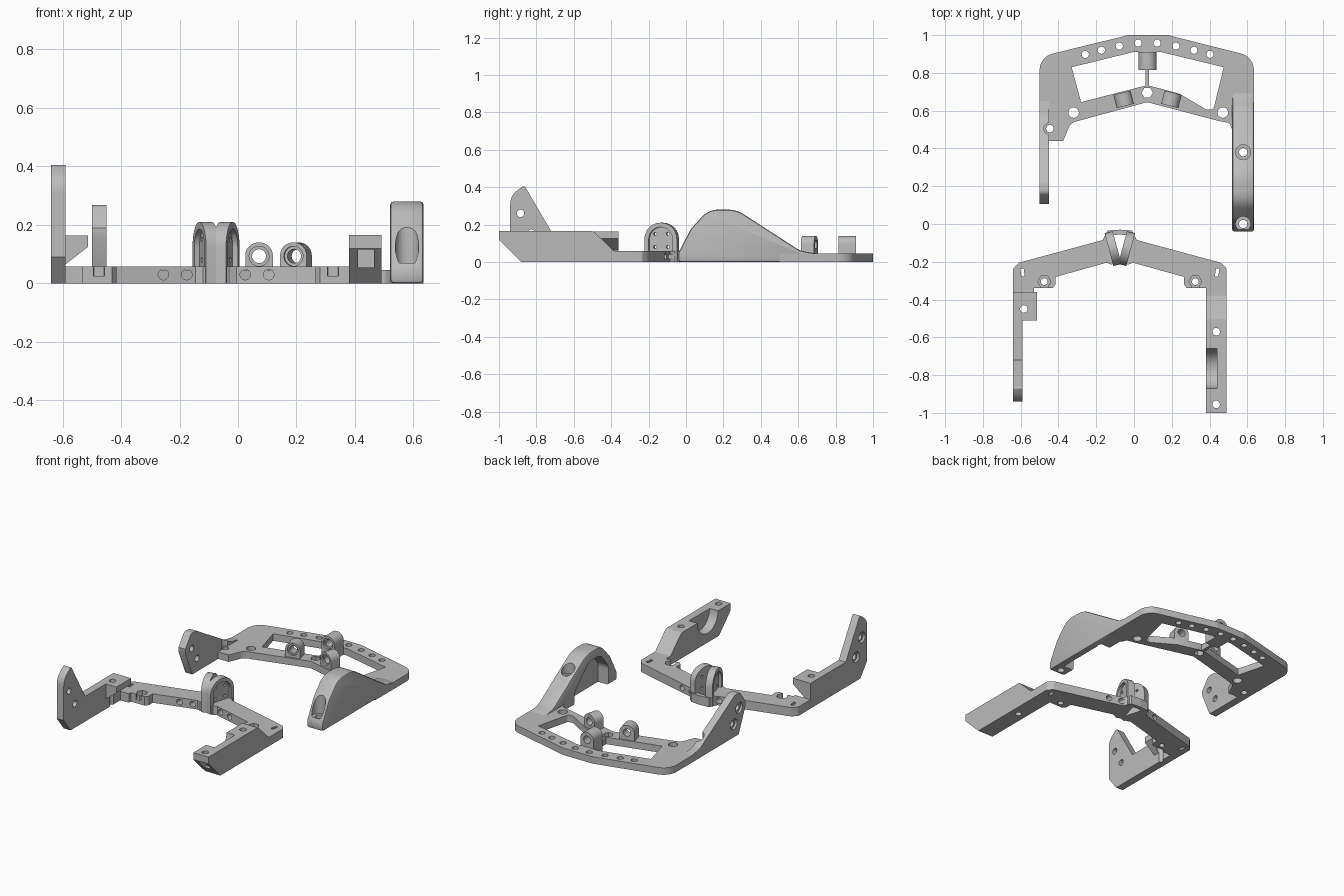
import bpy, bmesh, math
from mathutils import Vector, Matrix

if "Cube" in bpy.data.objects:
    bpy.data.objects.remove(bpy.data.objects["Cube"])

gray = bpy.data.materials.new("plain_gray")
gray.diffuse_color = (0.5, 0.5, 0.5, 1)
gray.use_nodes = True
gray.node_tree.nodes["Principled BSDF"].inputs["Base Color"].default_value = gray.diffuse_color


def fillet(pts, seg=6):
    """Round every point that carries a third value (radius)."""
    out = []
    for i, p in enumerate(pts):
        b = Vector(p[:2])
        if len(p) < 3:
            out.append(b)
            continue
        a = Vector(pts[i - 1][:2]) - b
        c = Vector(pts[(i + 1) % len(pts)][:2]) - b
        t = min(p[2] / math.tan(a.angle(c) / 2), a.length * 0.49, c.length * 0.49)
        s, e = b + a.normalized() * t, b + c.normalized() * t
        r = t * math.tan(a.angle(c) / 2)
        mid = b + (a.normalized() + c.normalized()).normalized() * math.hypot(r, t)
        u, v = s - mid, e - mid
        ang = math.atan2(u.x * v.y - u.y * v.x, u.dot(v))
        out += [mid + Matrix.Rotation(ang * k / seg, 2) @ u for k in range(seg + 1)]
    return out


def prism(name, pts, lo, hi, axis="z", mat=None):
    """Extrude a 2D outline: axis z uses (x, y), x uses (y, z), y uses (x, z)."""
    put = {"z": lambda p, h: (p[0], p[1], h), "x": lambda p, h: (h, p[0], p[1]),
           "y": lambda p, h: (p[0], h, p[1])}[axis]
    pts = fillet(pts)
    bm = bmesh.new()
    f = bm.faces.new([bm.verts.new(put(p, lo)) for p in pts])
    ext = bmesh.ops.extrude_face_region(bm, geom=[f])
    d = Vector(put((0, 0), hi - lo))
    bmesh.ops.translate(bm, verts=[v for v in ext["geom"] if isinstance(v, bmesh.types.BMVert)], vec=d)
    bmesh.ops.recalc_face_normals(bm, faces=bm.faces)
    if mat:
        bm.transform(mat)
    me = bpy.data.meshes.new(name)
    bm.to_mesh(me)
    bm.free()
    me.materials.append(gray)
    ob = bpy.data.objects.new(name, me)
    bpy.context.collection.objects.link(ob)
    return ob


def disc(x, y, r, n=24):
    return [(x + r * math.cos(2 * math.pi * k / n), y + r * math.sin(2 * math.pi * k / n)) for k in range(n)]


def cut(ob, pts, lo, hi, axis="z", mat=None):
    c = prism("cutter", pts, lo, hi, axis, mat)
    m = ob.modifiers.new("cut", "BOOLEAN")
    m.operation, m.solver, m.object = "DIFFERENCE", "EXACT", c
    bpy.context.view_layer.objects.active = ob
    bpy.ops.object.modifier_apply(modifier=m.name)
    bpy.data.objects.remove(c)


def hole(ob, x, y, r, lo=-0.1, hi=0.5, axis="z", n=24):
    cut(ob, disc(x, y, r, n), lo, hi, axis)


def rect(x0, x1, y0, y1):
    return [(x0, y0), (x1, y0), (x1, y1), (x0, y1)]


# ---------- rear bracket ----------
plate = prism("rear_plate", [
    (-0.50, 0.55), (-0.50, 0.885, 0.09), (-0.03, 1.0, 0.05), (0.18, 1.0, 0.05),
    (0.635, 0.885, 0.09), (0.635, 0.5), (0.52, 0.5), (0.505, 0.535, 0.02), (0.45, 0.545), (0.07, 0.645, 0.03),
    (-0.335, 0.535, 0.05), (-0.375, 0.44), (-0.46, 0.44), (-0.46, 0.55)], 0, 0.045)
cut(plate, [(-0.33, 0.83), (-0.005, 0.91), (0.145, 0.91), (0.475, 0.83), (0.42, 0.605, 0.03),
            (0.385, 0.605), (0.24, 0.69), (0.07, 0.735), (-0.28, 0.645)], -0.1, 0.2)
for dx, y in ((0.05, 0.958), (0.15, 0.942), (0.245, 0.92), (0.33, 0.898)):
    for s in (-1, 1):
        hole(plate, 0.072 + s * dx, y, 0.019)
for x in (-0.32, 0.47):
    hole(plate, x, 0.59, 0.028)
hole(plate, 0.07, 0.695, 0.03, n=6)
prism("rear_rib", rect(0.06, 0.08, 0.72, 0.84), 0, 0.04)

# upright lugs with cross holes
def lug(name, x, y, w, d, turn):
    m = Matrix.Translation((x, y, 0)) @ Matrix.Rotation(math.radians(turn), 4, "Z")
    ob = prism(name, [(-w, 0), (w, 0), (w, 0.14, w * 0.95), (-w, 0.14, w * 0.95)], -d, d, "y", m)
    cut(ob, disc(0, 0.093, 0.024), -0.2, 0.2, "y", m)
    cut(ob, disc(0, 0.093, 0.034), -0.2, -d + 0.012, "y", m)

lug("rear_lug", 0.072, 0.863, 0.047, 0.047, 0)
lug("left_lug", -0.055, 0.66, 0.047, 0.036, 14)
lug("right_lug", 0.198, 0.66, 0.047, 0.036, -14)

# right hump arm, hollow on its inner side
hump = prism("hump_arm", [
    (-0.04, 0), (-0.04, 0.05), (0.025, 0.175, 0.1), (0.12, 0.28, 0.12), (0.27, 0.28, 0.16),
    (0.61, 0.06, 0.1), (0.70, 0.045), (0.70, 0)], 0.52, 0.635, "x")
mod = hump.modifiers.new("round", "BEVEL")
mod.width, mod.segments, mod.angle_limit = 0.012, 2, math.radians(60)
bpy.context.view_layer.objects.active = hump
bpy.ops.object.modifier_apply(modifier=mod.name)
cut(hump, [(0.05, -0.1), (0.05, 0.12, 0.06), (0.13, 0.225, 0.08), (0.25, 0.225, 0.1), (0.40, 0.08, 0.08),
           (0.40, -0.1)], 0.4, 0.595, "x")
for y, z in ((0.0, 0.07), (0.38, 0.165)):
    hole(hump, 0.578, y, 0.04, z, 0.6)
    hole(hump, 0.578, y, 0.022)

# left upright arm
arm = prism("rear_left_arm", [(0.175, 0), (0.105, 0.16), (0.105, 0.19), (0.165, 0.27, 0.03), (0.22, 0.265, 0.03),
                              (0.57, 0.06, 0.1), (0.65, 0.045), (0.65, 0)], -0.50, -0.45, "x")
hole(arm, -0.445, 0.505, 0.032, 0.045)
hole(plate, -0.445, 0.505, 0.02)
hole(arm, -0.445, 0.505, 0.02)
for y, z in ((0.17, 0.17), (0.225, 0.085)):
    hole(arm, y, z, 0.02, -0.6, -0.4, "x")
    hole(arm, y, z, 0.034, -0.6, -0.485, "x")

# ---------- front bracket, mirrored about its own centre line ----------
CX = -0.075
half = [(0, -0.03), (-0.065, -0.035), (-0.09, -0.085), (-0.535, -0.205, 0.02), (-0.565, -0.235, 0.02),
        (-0.565, -0.36), (-0.455, -0.36), (-0.455, -0.34), (-0.355, -0.34), (-0.34, -0.32), (-0.34, -0.28),
        (-0.07, -0.205), (-0.045, -0.215), (-0.012, -0.205), (-0.036, -0.06), (0, -0.055)]
arch = [(-0.09, 0), (0.09, 0), (0.09, 0.21, 0.088), (-0.09, 0.21, 0.088)]
inner = [(-0.066, 0.035), (0.066, 0.035), (0.066, 0.186, 0.064), (-0.066, 0.186, 0.064)]
for side, s in (("left", 1), ("right", -1)):
    bar = prism(side + "_front_bar", [(CX + s * p[0], *p[1:]) for p in half], 0, 0.058)
    hx = CX - s * 0.4
    hole(bar, hx, -0.305, 0.034, 0.025, 0.2, n=6)
    hole(bar, hx, -0.305, 0.018)
    cut(bar, rect(hx - 0.019, hx + 0.019, -0.37, -0.305), 0.025, 0.2)
    for dx in (0.1, 0.18):
        hole(bar, CX - s * dx, 0.03, 0.018, -0.5, 0.2, "y")
    sx = CX - s * 0.515
    cut(bar, [(sx - s * 0.012, -0.235), (sx + s * 0.006, -0.235), (sx + s * 0.012, -0.278),
              (sx - s * 0.006, -0.278)], -0.1, 0.2)
    # arched clamp cheek, recessed on the outer face
    m = Matrix.Translation((CX - s * 0.036, -0.13, 0)) @ Matrix.Rotation(s * math.radians(15), 4, "Z")
    cheek = prism(side + "_clamp_cheek", arch, -0.022, 0.022, "x", m)
    cut(cheek, inner, *((-0.1, -0.004) if s > 0 else (0.004, 0.1)), "x", m)
    for u in (-0.035, 0.035):
        for z in (0.08, 0.15):
            cut(cheek, disc(u, z, 0.009, 12), -0.1, 0.1, "x", m)

# front left arm with upright fin and side tab
fin = prism("front_left_arm", [
    (-0.34, 0), (-0.34, 0.058), (-0.36, 0.058), (-0.36, 0.163), (-0.72, 0.163), (-0.865, 0.41, 0.012),
    (-0.94, 0.355, 0.09), (-0.94, 0.09), (-0.87, 0)], -0.64, -0.59, "x")
for y, z in ((-0.885, 0.26), (-0.825, 0.155)):
    hole(fin, y, z, 0.02, -0.7, -0.5, "x")
    hole(fin, y, z, 0.034, -0.7, -0.625, "x")
tab = prism("side_tab", [(-0.59, 0.065), (-0.513, 0.125), (-0.513, 0.163), (-0.59, 0.163)], -0.51, -0.36, "y")
for ob in (fin, tab):
    hole(ob, -0.583, -0.45, 0.02)

# front right arm with scooped side
beam = prism("front_right_arm", [
    (-0.34, 0), (-0.34, 0.058), (-0.385, 0.058, 0.02), (-0.495, 0.165, 0.03), (-1.0, 0.165), (-1.0, 0.12),
    (-0.88, 0)], 0.38, 0.49, "x")
hole(beam, -0.765, 0.165, 0.105, 0.3, 0.44, "x", 40)
cut(beam, rect(0.41, 0.465, -1.1, -0.91), 0.055, 0.115)
for y in (-0.57, -0.955):
    hole(beam, 0.435, y, 0.02)

# smooth shading on the rounded surfaces
for ob in bpy.context.scene.objects:
    ob.select_set(True)
    bpy.context.view_layer.objects.active = ob
bpy.ops.object.shade_smooth_by_angle(angle=math.radians(30))
